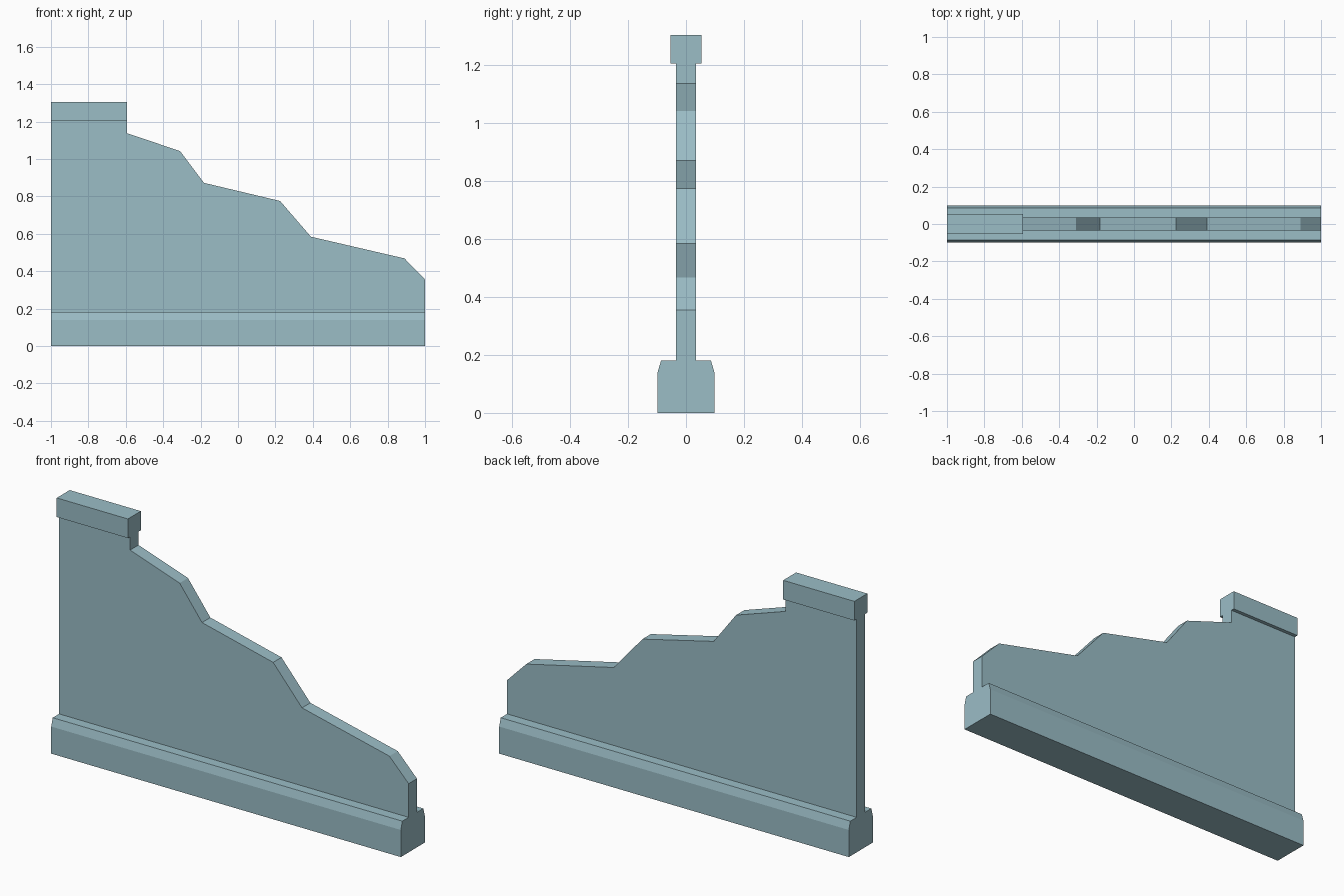
import bpy, bmesh
from mathutils import Vector

if "Cube" in bpy.data.objects:
    bpy.data.objects.remove(bpy.data.objects["Cube"])

mat = bpy.data.materials.new("pale blue grey")
mat.diffuse_color = (0.328, 0.509, 0.565, 1)
mat.use_nodes = True
mat.node_tree.nodes["Principled BSDF"].inputs["Base Color"].default_value = mat.diffuse_color


def extrude_profile(name, points, direction):
    """Fill a flat 3D outline and extrude it into a closed solid."""
    bm = bmesh.new()
    face = bm.faces.new([bm.verts.new(p) for p in points])
    ext = bmesh.ops.extrude_face_region(bm, geom=[face])
    moved = [v for v in ext["geom"] if isinstance(v, bmesh.types.BMVert)]
    bmesh.ops.translate(bm, verts=moved, vec=Vector(direction))
    bmesh.ops.recalc_face_normals(bm, faces=bm.faces)
    mesh = bpy.data.meshes.new(name)
    bm.to_mesh(mesh)
    bm.free()
    mesh.materials.append(mat)
    obj = bpy.data.objects.new(name, mesh)
    bpy.context.collection.objects.link(obj)
    return obj


# Plinth with chamfered upper edges, mirrored across y
half = [(0.098, 0), (0.098, 0.14), (0.086, 0.181)]
section = half + [(-y, z) for y, z in reversed(half)]
extrude_profile("plinth", [(-1, y, z) for y, z in section], (2, 0, 0))

# Thin wall panel with a stepped, sloping top edge
T = 0.034
outline = [(-1, 0.181), (1, 0.181), (1, 0.355), (0.89, 0.468), (0.39, 0.584),
           (0.225, 0.775), (-0.182, 0.872), (-0.31, 1.042), (-0.593, 1.137),
           (-0.593, 1.206), (-1, 1.206)]
extrude_profile("wall_panel", [(x, -T, z) for x, z in outline], (0, 2 * T, 0))

# Coping block on the tall end
C = 0.053
cap = [(-C, 1.206), (C, 1.206), (C, 1.305), (-C, 1.305)]
extrude_profile("coping", [(-1, y, z) for y, z in cap], (0.407, 0, 0))
